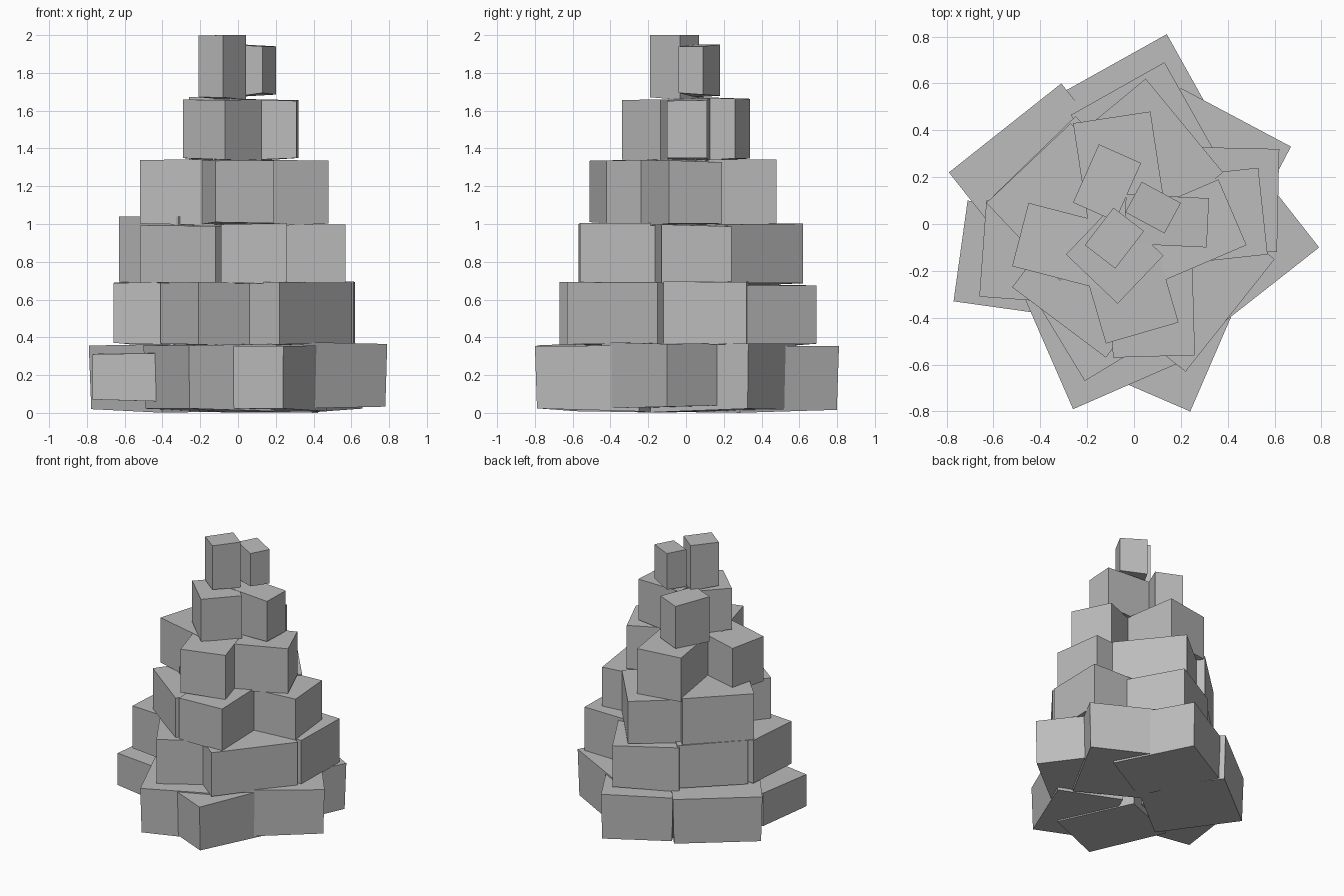
import bpy
import random
from mathutils import Vector

random.seed(4)

default_cube = bpy.data.objects.get("Cube")
if default_cube:
    bpy.data.objects.remove(default_cube, do_unlink=True)

stone = bpy.data.materials.new("grey stone")
stone.use_nodes = True
stone_colour = (0.5, 0.5, 0.5, 1)
stone.diffuse_color = stone_colour
stone.node_tree.nodes["Principled BSDF"].inputs["Base Color"].default_value = stone_colour

shaft = Vector((-0.03, 0))  # narrow gap left open through the middle


def make_block(name, start, end, bottom, top, clearance=0.02, taper=1.0):
    """Rough block: an outer edge pushed inward until it nearly meets the shaft."""
    along = (end - start).normalized()
    inward = Vector((-along.y, along.x))
    inward *= inward.dot(shaft - start) - clearance
    footprint = [start, end, end + inward, start + inward]
    middle = sum(footprint, Vector((0, 0))) / len(footprint)
    verts = []
    # the underside rises slightly toward the outer face
    for i, corner in enumerate(footprint):
        x, y = middle + (corner - middle) * taper
        lift = 0.015 if i < 2 else 0
        verts.append((x, y, bottom + lift + random.uniform(0, 0.01)))
    for i, corner in enumerate(footprint):
        dip = random.uniform(0, 0.012) if i < 2 else 0
        verts.append((corner.x, corner.y, top - dip))
    sides = [(i, (i + 1) % 4, (i + 1) % 4 + 4, i + 4) for i in range(4)]
    mesh = bpy.data.meshes.new(name)
    mesh.from_pydata(verts, [], [(3, 2, 1, 0), (4, 5, 6, 7)] + sides)
    mesh.materials.append(stone)
    block = bpy.data.objects.new(name, mesh)
    bpy.context.collection.objects.link(block)


def make_course(name, bottom, top, edges, clearance=0.02, taper=1.0):
    """Ring of blocks; each outer edge is given in hundredths."""
    for i, (ax, ay, bx, by) in enumerate(edges):
        start, end = Vector((ax, ay)) / 100, Vector((bx, by)) / 100
        height = top + random.uniform(-0.012, 0.008)
        make_block(f"{name}_block_{i + 1}", start, end, bottom, height, clearance, taper)


# Ground course, with one low block and one wide block on the sides
make_course("ground_course", 0, 0.365, [
    (14, 81, -29, 57), (67, 33, 20, 58), (-20, -61, 24, -80),
    (-50, -24, -26, -79), (-31, 60, -79, 22)], taper=0.97)
make_block("ground_course_left_block", Vector((0.79, -0.1)), Vector((0.57, 0.18)),
           0.015, 0.375, taper=0.97)
make_block("ground_course_low_block", Vector((-0.71, 0.1)), Vector((-0.77, -0.33)),
           0.05, 0.32, clearance=0.1)

# Courses that step inward toward the top
make_course("second_course", 0.345, 0.69, [
    (40, 21, 13, 69), (61, -12, 62, 32), (22, -63, 60, -15),
    (-41, -34, -21, -67), (-63, 10, -66, -31), (-25, 46, -60, 12)])
make_course("third_course", 0.67, 1.01, [
    (38, 22, 5, 62), (57, -13, 53, 24), (-9, -57, 26, -56),
    (-52, -27, -12, -57)])
make_block("third_course_tall_block", Vector((-0.27, 0.43)), Vector((-0.63, 0.09)),
           0.67, 1.04)
make_course("fourth_course", 0.985, 1.345, [
    (7, 48, -26, 43), (48, -9, 36, 19), (-12, -51, 19, -42),
    (-45, 9, -52, -18)])
make_course("fifth_course", 1.325, 1.67, [
    (3, 26, -15, 34), (31, -10, 32, 11), (-29, -13, -7, -34)], clearance=-0.01)

# Two loose stones on the summit
make_block("summit_tall_stone", Vector((-0.21, -0.09)), Vector((-0.08, -0.19)),
           1.65, 2, clearance=-0.02)
make_block("summit_short_stone", Vector((0.13, -0.04)), Vector((0.2, 0.09)),
           1.67, 1.95, clearance=-0.03)
